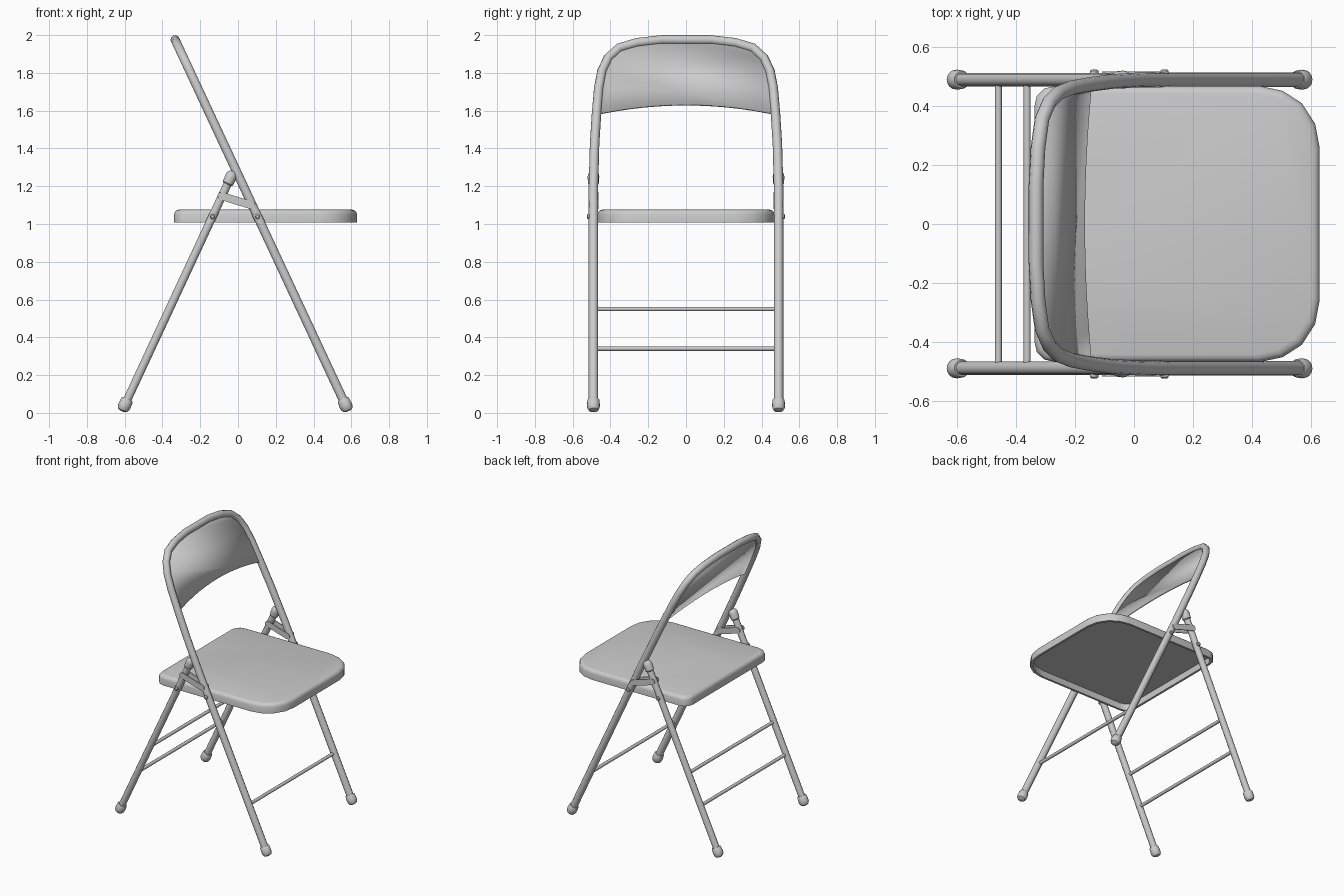
import bpy, bmesh, math
from mathutils import Vector

if "Cube" in bpy.data.objects:
    bpy.data.objects.remove(bpy.data.objects["Cube"])


def front_pt(y, z):
    """Point on the plane of the front legs and backrest."""
    return Vector((0.57 - 0.4665 * (z - 0.04), y, z))


def rear_pt(y, z):
    """Point on the plane of the rear legs."""
    return Vector((-0.60 + 0.465 * (z - 0.04), y, z))


def finish(name, bm, angle=40):
    bmesh.ops.recalc_face_normals(bm, faces=bm.faces)
    me = bpy.data.meshes.new(name)
    bm.to_mesh(me)
    bm.free()
    ob = bpy.data.objects.new(name, me)
    bpy.context.collection.objects.link(ob)
    bpy.ops.object.select_all(action='DESELECT')
    ob.select_set(True)
    bpy.context.view_layer.objects.active = ob
    bpy.ops.object.shade_smooth_by_angle(angle=math.radians(angle))
    return ob


def tube(name, pts, r):
    cu = bpy.data.curves.new(name, 'CURVE')
    cu.dimensions = '3D'
    cu.bevel_depth = r
    cu.bevel_resolution = 3
    cu.use_fill_caps = True
    sp = cu.splines.new('POLY')
    sp.points.add(len(pts) - 1)
    for p, co in zip(sp.points, pts):
        p.co = (*co, 1)
    ob = bpy.data.objects.new(name, cu)
    bpy.context.collection.objects.link(ob)
    bpy.ops.object.select_all(action='DESELECT')
    ob.select_set(True)
    bpy.context.view_layer.objects.active = ob
    bpy.ops.object.convert(target='MESH')
    bpy.context.object.data.name = name
    bpy.ops.object.shade_smooth_by_angle(angle=math.radians(40))


def bridge(bm, rings):
    n = len(rings[0])
    for a, b in zip(rings, rings[1:]):
        for i in range(n):
            j = (i + 1) % n
            bm.faces.new((a[i], a[j], b[j], b[i]))
    bm.faces.new(rings[0])
    bm.faces.new(rings[-1])


def lathe(name, profile, origin, axis, n=16):
    """Turn (radius, height) pairs around an axis."""
    bm = bmesh.new()
    q = Vector((0, 0, 1)).rotation_difference(Vector(axis))
    rings = []
    for r, h in profile:
        rings.append([bm.verts.new(Vector(origin) + q @ Vector(
            (r * math.cos(t), r * math.sin(t), h)))
            for t in (2 * math.pi * i / n for i in range(n))])
    bridge(bm, rings)
    return finish(name, bm)


# Bent tube forming the front legs and backrest
half = [(0.49, 0.04), (0.49, 1.2), (0.484, 1.42), (0.474, 1.58), (0.462, 1.72),
        (0.445, 1.81), (0.412, 1.88), (0.355, 1.932), (0.26, 1.96), (0.13, 1.975)]
path = half + [(-y, z) for y, z in reversed(half)]
tube("front_frame", [front_pt(y, z) for y, z in path], 0.025)

# Backrest panel with arched lower edge
bm = bmesh.new()
upper = [p for p in path if p[1] > 1.5]
lower = [(y, 1.63 - 0.05 * (y / 0.47) ** 2)
         for y in (-0.44 + 0.88 * i / 12 for i in range(13))]
bm.faces.new([bm.verts.new(front_pt(y, z)) for y, z in upper + lower])
panel = finish("back_panel", bm)
mod = panel.modifiers.new("thickness", 'SOLIDIFY')
mod.thickness = 0.012
mod.offset = 0

# Seat: hollow pan with rounded corners and a soft top edge
side = [(0.63, 0.13), (0.63, 0.26), (0.615, 0.34), (0.57, 0.41), (0.505, 0.452),
        (0.43, 0.468), (0.05, 0.468), (-0.27, 0.468), (-0.305, 0.46),
        (-0.33, 0.435), (-0.338, 0.40), (-0.338, 0.13)]
outline = side + [(x, -y) for x, y in reversed(side)]
bm = bmesh.new()
rings = []
for inset, z in [(0.016, 1.055), (0.016, 1.008), (0, 1.008), (0, 1.052),
                 (0.004, 1.064), (0.012, 1.072), (0.026, 1.076)]:
    s = 1 - inset / 0.48
    rings.append([bm.verts.new((0.145 + (x - 0.145) * s, y * s, z))
                  for x, y in outline])
bridge(bm, rings)
finish("seat", bm)

# Cross bars
for name, fn, z in [("front_bar", front_pt, 0.34), ("rear_lower_bar", rear_pt, 0.34),
                    ("rear_upper_bar", rear_pt, 0.55)]:
    tube(name, [fn(-0.48, z), fn(0.48, z)], 0.012)

foot = [(0.012, -0.034), (0.026, -0.028), (0.033, -0.014), (0.034, 0.0),
        (0.032, 0.03), (0.028, 0.036), (0.02, 0.036)]
cap = [(0.022, -0.045), (0.029, -0.038), (0.031, 0), (0.028, 0.016),
       (0.019, 0.028), (0.006, 0.033)]

for s, label in [(1, "left"), (-1, "right")]:
    y = 0.49 * s
    # Rear leg, feet and hinge cap
    tube("rear_leg_" + label, [rear_pt(y, 0.04), rear_pt(y, 1.25)], 0.023)
    up_f = front_pt(y, 1) - front_pt(y, 0)
    up_r = rear_pt(y, 1) - rear_pt(y, 0)
    lathe("front_foot_" + label, foot, front_pt(y, 0.04), up_f)
    lathe("rear_foot_" + label, foot, rear_pt(y, 0.04), up_r)
    lathe("hinge_cap_" + label, cap, rear_pt(y, 1.25), up_r)

    # Rivets holding the seat to the legs
    for fn, part in [(front_pt, "front"), (rear_pt, "rear")]:
        lathe(part + "_rivet_" + label,
              [(0.014, -0.032), (0.014, 0.03), (0.008, 0.035)],
              fn(y, 1.04), (0, s, 0), 12)

    # Pair of folding link plates
    a, b = Vector((-0.088, 0, 1.148)), Vector((0.07, 0, 1.1))
    d = (b - a).normalized()
    nrm = Vector((-d.z, 0, d.x))
    for off, part in [(0.024, "outer"), (-0.024, "inner")]:
        bm = bmesh.new()
        rings = []
        for t in (-0.003, 0.003):
            ring = []
            for c, start in ((b, -90), (a, 90)):
                for i in range(5):
                    ang = math.radians(start + 45 * i)
                    p = c + 0.021 * (math.cos(ang) * d + math.sin(ang) * nrm)
                    ring.append(bm.verts.new((p.x, y + s * off + t, p.z)))
            rings.append(ring)
        bridge(bm, rings)
        finish(part + "_link_" + label, bm)
